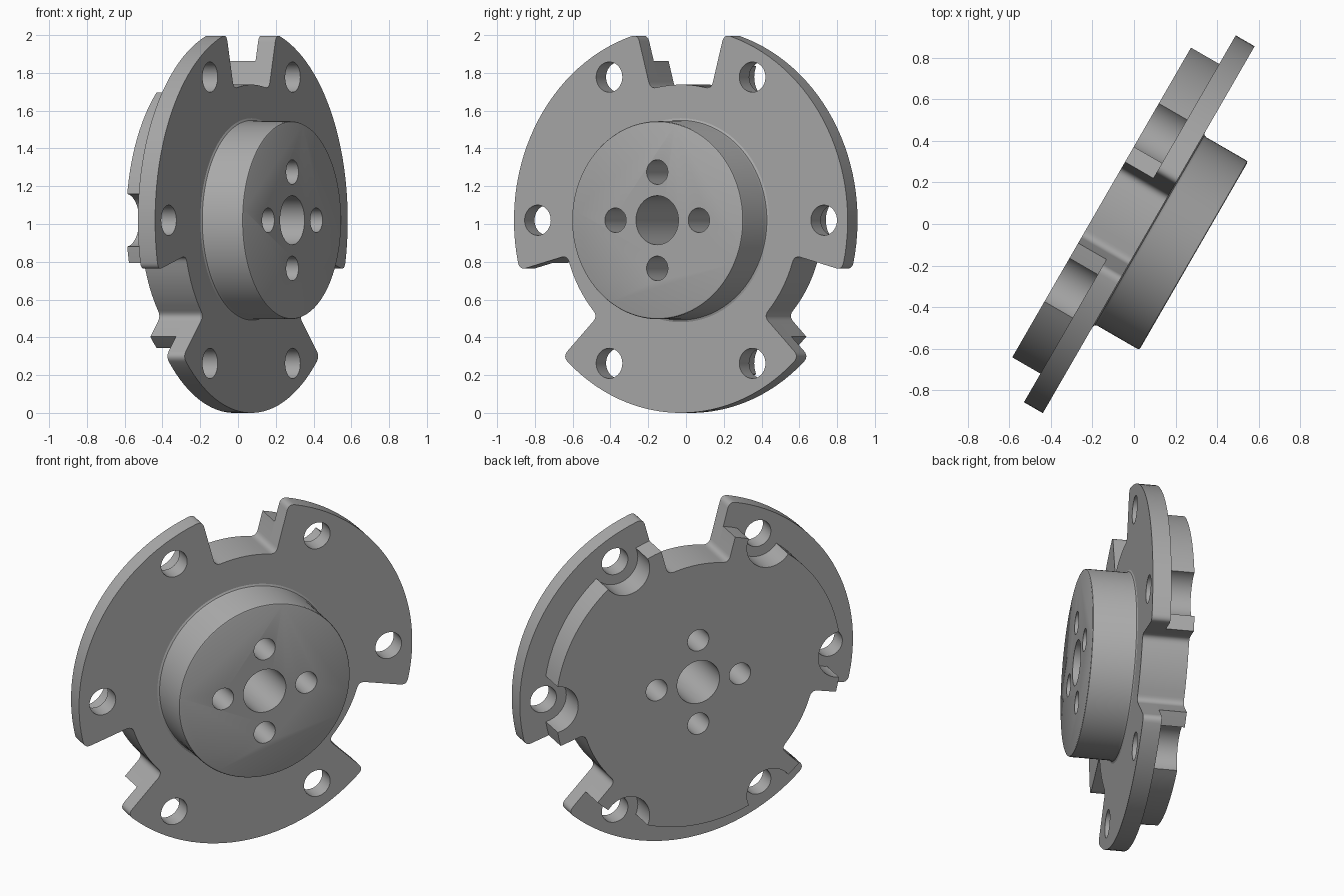
import bpy, bmesh
from math import sin, cos, radians, pi
from mathutils import Matrix, Vector

if "Cube" in bpy.data.objects:
    bpy.data.objects.remove(bpy.data.objects["Cube"], do_unlink=True)

RIM, PLATE, FLOOR = 1.02, 0.872, 0.718      # outer radii and notch floor
BOLT_CIRCLE, FILLET = 0.875, 0.04
NOTCH_ANGLES = (90, 210, 330)

# Part frame: local x across the disc, local y up, local z along the hub axis
turn = radians(60)
frame = Matrix.Translation((0.006, 0.01, RIM)) @ Matrix.Rotation(turn, 4, "Z") @ Matrix.Rotation(pi / 2, 4, "X")

metal = bpy.data.materials.new("plain grey metal")
metal.use_nodes = True
grey = (0.4, 0.4, 0.4, 1)
metal.diffuse_color = grey
metal.node_tree.nodes["Principled BSDF"].inputs["Base Color"].default_value = grey


def polar(r, a):
    return Vector((r * cos(a), r * sin(a), 0))


def arc(r, start, end):
    steps = max(2, round(abs(end - start) / radians(3)))
    return [polar(r, start + (end - start) * i / steps) for i in range(steps + 1)]


def rounded(a, corner, b, steps=6):
    ts = [i / steps for i in range(steps + 1)]
    return [a * (1 - t) ** 2 + corner * 2 * t * (1 - t) + b * t * t for t in ts]


def notched_outline(radius, fillet):
    """Disc outline with three radial notches, counter-clockwise."""
    pts = []
    for mid in NOTCH_ANGLES:
        a, b = radians(mid - 15), radians(mid + 15)
        inner, outer = FILLET / FLOOR, fillet / radius
        if fillet:
            pts += rounded(polar(radius, a - outer), polar(radius, a), polar(radius - fillet, a))
        else:
            pts.append(polar(radius, a))
        pts += rounded(polar(FLOOR + FILLET, a), polar(FLOOR, a), polar(FLOOR, a + inner))
        pts += arc(FLOOR, a + inner, b - inner)[1:-1]
        pts += rounded(polar(FLOOR, b - inner), polar(FLOOR, b), polar(FLOOR + FILLET, b))
        if fillet:
            pts += rounded(polar(radius - fillet, b), polar(radius, b), polar(radius, b + outer))
        else:
            pts.append(polar(radius, b))
        pts += arc(radius, b + outer, b + radians(90) - outer)[1:-1]
    return pts


def finish(name, bm):
    bmesh.ops.recalc_face_normals(bm, faces=bm.faces)
    mesh = bpy.data.meshes.new(name)
    bm.to_mesh(mesh)
    bm.free()
    mesh.materials.append(metal)
    obj = bpy.data.objects.new(name, mesh)
    bpy.context.collection.objects.link(obj)
    obj.matrix_world = frame
    return obj


def slab(name, outline, low, high):
    bm = bmesh.new()
    face = bm.faces.new([bm.verts.new((p.x, p.y, low)) for p in outline])
    top = bmesh.ops.extrude_face_region(bm, geom=[face])["geom"]
    verts = [v for v in top if isinstance(v, bmesh.types.BMVert)]
    bmesh.ops.translate(bm, verts=verts, vec=(0, 0, high - low))
    return finish(name, bm)


def drills(name, holes):
    """Cutter made of long cylinders given as (centre, radius)."""
    bm = bmesh.new()
    for centre, r in holes:
        bmesh.ops.create_cone(bm, cap_ends=True, segments=48, radius1=r, radius2=r,
                              depth=2, matrix=Matrix.Translation(centre))
    obj = finish(name, bm)
    obj.hide_render = True
    return obj


def cut(obj, *cutters):
    bpy.ops.object.select_all(action="DESELECT")
    obj.select_set(True)
    bpy.context.view_layer.objects.active = obj
    for cutter in cutters:
        mod = obj.modifiers.new("holes", "BOOLEAN")
        mod.operation, mod.solver, mod.object = "DIFFERENCE", "EXACT", cutter
        bpy.ops.object.modifier_apply(modifier=mod.name)
    bpy.ops.object.shade_smooth_by_angle(angle=radians(30))


# Hole cutters
bolt_spots = [polar(BOLT_CIRCLE, radians(60 * i)) for i in range(6)]
bores = drills("bore_cutter", [(Vector(), 0.13)] + [(polar(0.255, pi / 2 * i), 0.065) for i in range(4)])
bolts = drills("bolt_cutter", [(p, 0.08) for p in bolt_spots])
scallops = drills("scallop_cutter", [(p, 0.14) for p in bolt_spots])

# Flange and the scalloped plate behind it
flange = slab("flange", notched_outline(RIM, FILLET), -0.03, 0.075)
cut(flange, bores, bolts)
back_plate = slab("back_plate", notched_outline(PLATE, 0), -0.187, -0.03)
cut(back_plate, bores, scallops)

# Hub: turned profile with a flared foot and a softened front edge
bm = bmesh.new()
profile = [(0.54, 0.075), (0.529, 0.08), (0.524, 0.092), (0.524, 0.315), (0.521, 0.322), (0.514, 0.325)]
rings = [[bm.verts.new((r * cos(a), r * sin(a), z)) for a in [2 * pi * i / 120 for i in range(120)]]
         for r, z in profile]
for lower, upper in zip(rings, rings[1:]):
    for i in range(120):
        j = (i + 1) % 120
        bm.faces.new((lower[i], lower[j], upper[j], upper[i]))
bm.faces.new(rings[0])
bm.faces.new(rings[-1])
hub = finish("hub", bm)
cut(hub, bores)

# Remove the cutters
for cutter in (bores, bolts, scallops):
    bpy.data.objects.remove(cutter, do_unlink=True)
